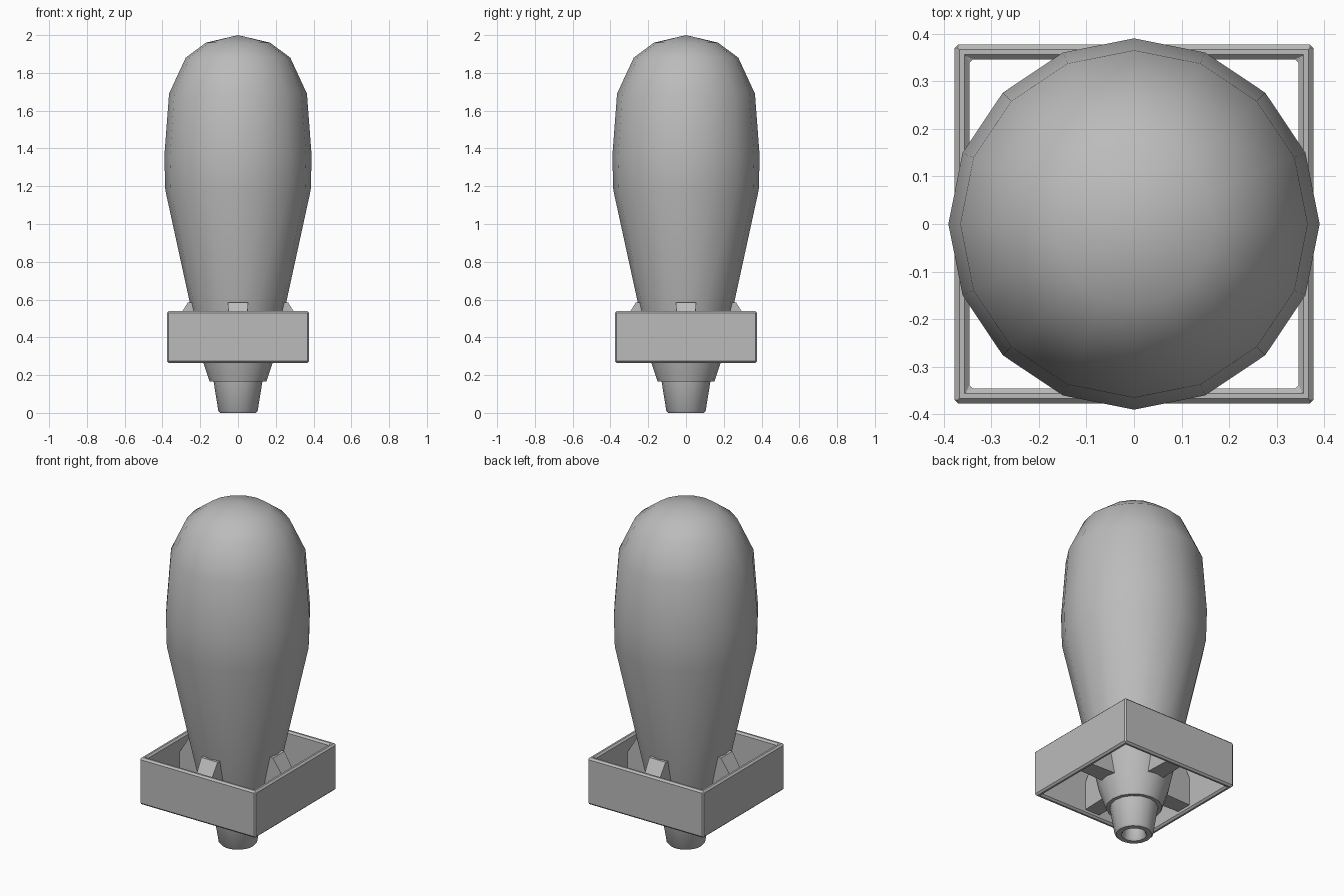
import bpy, bmesh
from math import sin, cos, pi, radians

old = bpy.data.objects.get("Cube")
if old:
    bpy.data.objects.remove(old, do_unlink=True)

grey = bpy.data.materials.new("grey_metal")
grey.use_nodes = True
colour = (0.5, 0.5, 0.5, 1)
grey.diffuse_color = colour
grey.node_tree.nodes["Principled BSDF"].inputs["Base Color"].default_value = colour


def make(name, verts, faces, smooth=None):
    mesh = bpy.data.meshes.new(name)
    mesh.from_pydata(verts, [], faces)
    bm = bmesh.new()
    bm.from_mesh(mesh)
    bmesh.ops.remove_doubles(bm, verts=bm.verts, dist=1e-5)
    bmesh.ops.recalc_face_normals(bm, faces=bm.faces)
    bm.to_mesh(mesh)
    bm.free()
    mesh.materials.append(grey)
    ob = bpy.data.objects.new(name, mesh)
    bpy.context.collection.objects.link(ob)
    if smooth:
        bpy.ops.object.select_all(action="DESELECT")
        ob.select_set(True)
        bpy.context.view_layer.objects.active = ob
        bpy.ops.object.shade_smooth_by_angle(angle=radians(smooth))
    return ob


def loft(name, profile, sides, turn=0, scale=1, closed=False, smooth=None):
    """Spin a (radius, height) profile around z."""
    verts = [(scale * r * cos(turn + 2 * pi * i / sides),
              scale * r * sin(turn + 2 * pi * i / sides), z)
             for r, z in profile for i in range(sides)]
    n = len(profile)
    faces = []
    for k in range(n if closed else n - 1):
        a, b = k * sides, (k + 1) % n * sides
        for i in range(sides):
            j = (i + 1) % sides
            faces.append((a + i, a + j, b + j, b + i))
    return make(name, verts, faces, smooth)


# Bomb casing
loft("casing", [(0, 0.165), (0.15, 0.165), (0.187, 0.275), (0.25, 0.56),
                (0.385, 1.18), (0.39, 1.36), (0.365, 1.69), (0.277, 1.88),
                (0.17, 1.96), (0, 2.0)], 16, smooth=40)

# Hollow tail nozzle
loft("tail_nozzle", [(0, 0.17), (0.13, 0.17), (0.104, 0.01), (0.096, 0),
                     (0.068, 0), (0.06, 0.01), (0.055, 0.07), (0, 0.07)],
     16, smooth=50)

# Square tail frame with chamfered rims
c = 0.01
ro, ri, lo, hi = 0.377, 0.346, 0.265, 0.54
frame = loft("tail_frame", [(ro, lo + c), (ro, hi - c), (ro - c, hi), (ri + c, hi),
                            (ri, hi - c), (ri, lo + c), (ri + c, lo), (ro - c, lo)],
             4, turn=pi / 4, scale=2 ** 0.5, closed=True)
bm = bmesh.new()
bm.from_mesh(frame.data)
corners = [e for e in bm.edges
           if abs(e.verts[0].co.x - e.verts[1].co.x) < 1e-4
           and abs(e.verts[0].co.y - e.verts[1].co.y) < 1e-4]
bmesh.ops.bevel(bm, geom=corners, offset=0.008, segments=1, affect="EDGES")
bm.to_mesh(frame.data)
bm.free()

# Four struts joining casing and frame: (radius, half width, height)
outline = [(0.12, 0.055, 0.585), (0.265, 0.053, 0.585), (0.35, 0.047, 0.45),
           (0.35, 0.047, 0.29), (0.12, 0.055, 0.29)]
n = len(outline)
for k, name in enumerate(("left", "back", "right", "front")):
    ca, sa = cos(k * pi / 2), sin(k * pi / 2)
    verts = [(r * ca - s * w * sa, r * sa + s * w * ca, z)
             for s in (-1, 1) for r, w, z in outline]
    faces = [tuple(range(n)), tuple(range(n, 2 * n))]
    faces += [(i, (i + 1) % n, n + (i + 1) % n, n + i) for i in range(n)]
    make(name + "_strut", verts, faces)
